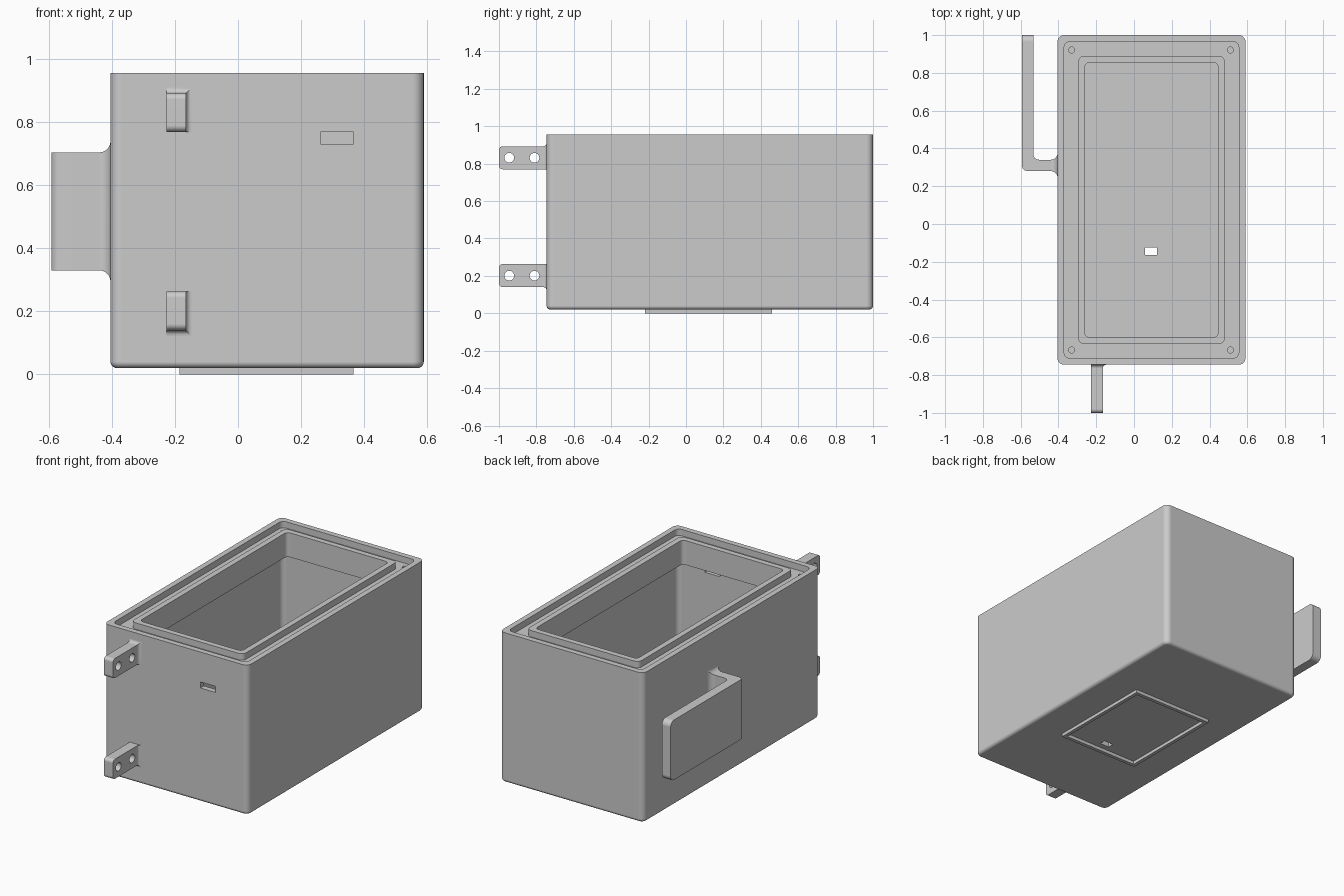
import bpy, bmesh, math
from mathutils import Vector

if "Cube" in bpy.data.objects:
    bpy.data.objects.remove(bpy.data.objects["Cube"])

grey = bpy.data.materials.new("plain grey")
grey.diffuse_color = (0.6, 0.6, 0.6, 1)
grey.use_nodes = True
grey.node_tree.nodes["Principled BSDF"].inputs["Base Color"].default_value = grey.diffuse_color


def round_poly(pts, seg=6):
    """Polygon from (x, y, radius) corners, each replaced by an arc."""
    out = []
    for i, (x, y, r) in enumerate(pts):
        p = Vector((x, y))
        if r == 0:
            out.append(p)
            continue
        a = (Vector(pts[i - 1][:2]) - p).normalized()
        b = (Vector(pts[(i + 1) % len(pts)][:2]) - p).normalized()
        half = a.angle(b) / 2
        c = p + (a + b).normalized() * r / math.sin(half)
        t0 = p + a * r / math.tan(half) - c
        t1 = p + b * r / math.tan(half) - c
        sweep = t0.angle_signed(t1)
        for k in range(seg + 1):
            ang = -sweep * k / seg
            out.append(c + Vector((t0.x * math.cos(ang) - t0.y * math.sin(ang),
                                   t0.x * math.sin(ang) + t0.y * math.cos(ang))))
    return out


def rect(x0, x1, y0, y1, r=0):
    return round_poly([(x0, y0, r), (x1, y0, r), (x1, y1, r), (x0, y1, r)])


PLACE = {'x': lambda p, h: (h, p[0], p[1]),
         'y': lambda p, h: (p[0], h, p[1]),
         'z': lambda p, h: (p[0], p[1], h)}


def loft(bm, sections, axis='z'):
    """Closed skin through (polygon, height) sections along an axis."""
    rings = [[bm.verts.new(PLACE[axis](p, h)) for p in poly] for poly, h in sections]
    n = len(rings[0])
    faces = [bm.faces.new((a[i], a[(i + 1) % n], b[(i + 1) % n], b[i]))
             for a, b in zip(rings, rings[1:]) for i in range(n)]
    faces += [bm.faces.new(rings[0][::-1]), bm.faces.new(rings[-1])]
    bmesh.ops.recalc_face_normals(bm, faces=faces)


def finish(name, bm):
    me = bpy.data.meshes.new(name)
    bm.to_mesh(me)
    bm.free()
    ob = bpy.data.objects.new(name, me)
    bpy.context.collection.objects.link(ob)
    me.materials.append(grey)
    return ob


def cut(ob, cutter_bm):
    cutter = finish("cutter", cutter_bm)
    cutter.hide_render = True
    m = ob.modifiers.new("holes", 'BOOLEAN')
    m.object, m.operation, m.solver = cutter, 'DIFFERENCE', 'EXACT'
    bpy.context.view_layer.objects.active = ob
    bpy.ops.object.modifier_apply(modifier=m.name)
    bpy.data.objects.remove(cutter)


def circle(x, y, r, n=24):
    return [(x + r * math.cos(2 * math.pi * i / n), y + r * math.sin(2 * math.pi * i / n))
            for i in range(n)]


def flare(r, wall, sink, grow, axis):
    """Concave fillet sections meeting a wall; grow(offset) gives the outline."""
    d = 1 if sink > wall else -1
    secs = []
    for k in range(7):
        a = math.pi / 2 * k / 6
        secs.append((grow(r * (1 - math.cos(a))), wall - d * r * (1 - math.sin(a))))
    secs.append((grow(r), sink))
    bm = bmesh.new()
    loft(bm, secs, axis)
    return bm


# Box shell: outside, rim, seal groove, inner lip, undercut cavity, floor
X0, X1, Y0, Y1, TOP, BASE = -0.405, 0.59, -0.745, 1.0, 0.957, 0.02


def inset(d, r):
    return rect(X0 + d, X1 - d, Y0 + d, Y1 - d, r)


E = 0.02
secs = []
for k in range(6):
    a = math.pi / 2 * k / 5
    d = E * (1 - math.sin(a))
    secs.append((inset(d, 0.035 - d), BASE + E * (1 - math.cos(a))))
secs += [(inset(0, 0.035), TOP),
         (inset(0.035, 0.03), TOP), (inset(0.035, 0.03), TOP - 0.04),
         (inset(0.11, 0.03), TOP - 0.04), (inset(0.11, 0.03), TOP),
         (inset(0.145, 0.025), TOP), (inset(0.145, 0.025), 0.805),
         (inset(0.035, 0.03), 0.805), (inset(0.035, 0.03), 0.055)]
bm = bmesh.new()
loft(bm, secs)
box = finish("box_shell", bm)

# Front cable slot, floor slot and four screw holes
bm = bmesh.new()
loft(bm, [(rect(0.262, 0.367, 0.732, 0.77), -0.8), (rect(0.262, 0.367, 0.732, 0.77), -0.69)], 'y')
loft(bm, [(rect(0.058, 0.122, -0.163, -0.125), -0.05), (rect(0.058, 0.122, -0.163, -0.125), 0.1)])
for x in (-0.33, 0.51):
    for y in (-0.667, 0.921):
        loft(bm, [(circle(x, y, 0.016), 0.84), (circle(x, y, 0.016), 0.94)])
cut(box, bm)

# Raised rectangular frame under the floor
bm = bmesh.new()
outer, inner = rect(-0.185, 0.367, -0.22, 0.46), rect(-0.163, 0.345, -0.198, 0.438)
loft(bm, [(inner, 0.021), (inner, 0.0), (outer, 0.0), (outer, 0.021)])
bm.faces.ensure_lookup_table()
bmesh.ops.delete(bm, geom=[f for f in bm.faces if f.calc_center_median().z > 0.02], context='FACES_ONLY')
finish("bottom_frame", bm)

# Two drilled lugs on the front, filleted into the wall
BX0, BX1, R = -0.227, -0.165, 0.018
for name, z0, up in (("upper_lug", 0.77, 1), ("lower_lug", 0.14, 0)):
    z1 = z0 + 0.123
    prof = round_poly([(Y0 - R, z0, 0), (Y0 - R, z1, 0), (-1, z1, 0.02), (-1, z0, 0.02)])
    bm = bmesh.new()
    loft(bm, [(prof, BX0), (prof, BX1)], 'x')
    lug = finish(name, bm)
    bm = bmesh.new()
    for y in (-0.945, -0.81):
        hole = circle(y, (z0 + z1) / 2, 0.026)
        loft(bm, [(hole, BX0 - 0.05), (hole, BX1 + 0.05)], 'x')
    cut(lug, bm)
    finish(name + "_fillet", flare(R, Y0, Y0 + 0.02, lambda o: rect(
        BX0, BX1 + o, z0 - o * (1 - up), z1 + o * up), 'y'))

# L-shaped hook on the left side, with rounded free end
HR, Z0, Z1 = 0.035, 0.33, 0.705
prof = round_poly([(X0 - HR, 0.28, 0), (X0 - HR, 0.34, 0), (-0.533, 0.34, 0.03),
                   (-0.533, 1.0, 0), (-0.593, 1.0, 0), (-0.593, 0.28, 0.03)])
bm = bmesh.new()
loft(bm, [(prof, Z0), (prof, Z1)])
tips = [e for e in bm.edges if all(v.co.y > 0.999 for v in e.verts)
        and abs(e.verts[0].co.z - e.verts[1].co.z) < 0.01]
bmesh.ops.bevel(bm, geom=tips, offset=0.035, segments=6, profile=0.5, affect='EDGES')
finish("side_hook", bm)
finish("side_hook_fillet", flare(HR, X0, X0 + 0.02, lambda o: rect(
    0.28 - o, 0.34 + o, Z0 - o, Z1 + o), 'x'))

# Smooth rounded corners, crisp edges
for ob in bpy.data.objects:
    bpy.ops.object.select_all(action='DESELECT')
    ob.select_set(True)
    bpy.context.view_layer.objects.active = ob
    bpy.ops.object.shade_smooth_by_angle(angle=math.radians(30))
    ob.modifiers.new("flat_normals", 'WEIGHTED_NORMAL').keep_sharp = True
